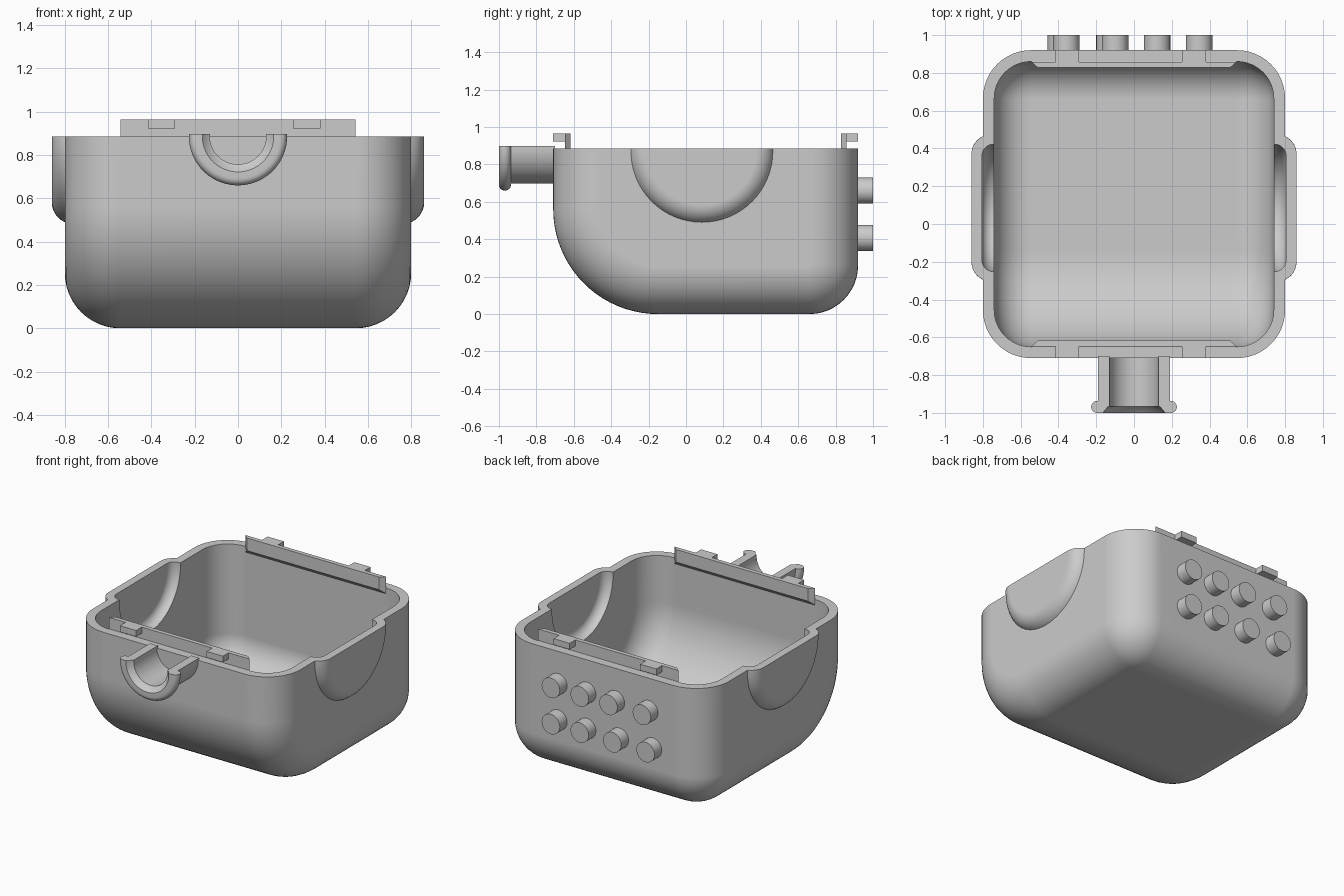
import bpy
import bmesh
from math import sin, cos, pi

if "Cube" in bpy.data.objects:
    bpy.data.objects.remove(bpy.data.objects["Cube"])

grey = bpy.data.materials.new("plain grey")
grey.use_nodes = True
colour = (0.6, 0.6, 0.6, 1)
grey.diffuse_color = colour
grey.node_tree.nodes["Principled BSDF"].inputs["Base Color"].default_value = colour

RIM = 0.885            # height of the open rim
WALL = 0.06
FRONT, BACK = -0.71, 0.92


def skin(name, rows):
    """Solid skinned over a series of closed rings, capped at both ends."""
    bm = bmesh.new()
    rings = [[bm.verts.new(p) for p in row] for row in rows]
    n = len(rings[0])
    for a, b in zip(rings, rings[1:]):
        for i in range(n):
            j = (i + 1) % n
            bm.faces.new((a[i], a[j], b[j], b[i]))
    bm.faces.new(rings[0])
    bm.faces.new(rings[-1])
    bmesh.ops.recalc_face_normals(bm, faces=bm.faces[:])
    mesh = bpy.data.meshes.new(name)
    bm.to_mesh(mesh)
    bm.free()
    mesh.materials.append(grey)
    obj = bpy.data.objects.new(name, mesh)
    bpy.context.collection.objects.link(obj)
    return obj


def box(name, lo, hi):
    corners = [(lo[0], lo[1]), (hi[0], lo[1]), (hi[0], hi[1]), (lo[0], hi[1])]
    return skin(name, [[(x, y, z) for x, y in corners] for z in (lo[2], hi[2])])


def smooth(obj):
    bpy.ops.object.select_all(action='DESELECT')
    obj.select_set(True)
    bpy.context.view_layer.objects.active = obj
    bpy.ops.object.shade_smooth_by_angle(angle=pi / 6)


def arc(cx, cy, r, a0, a1, n):
    return [(cx + r * cos(a0 + (a1 - a0) * i / n), cy + r * sin(a0 + (a1 - a0) * i / n))
            for i in range(n + 1)]


def side_profile(d):
    """Side outline shrunk by d: small back fillet, large front fillet."""
    pts = [(BACK - d, 1.2)]
    pts += arc(BACK - 0.26, 0.26, 0.26 - d, 0, -pi / 2, 12)
    pts += arc(FRONT + 0.56, 0.56, 0.56 - d, -pi / 2, -pi, 20)
    return pts + [(FRONT + d, 1.2)]


def tub(name, inset):
    """Rounded tub solid: shrinking side outlines stacked across the width."""
    r, n = 0.255, 12
    half = [(0.8 - r + (r - inset) * cos(pi / 2 * i / n),
             r - (r - inset) * sin(pi / 2 * i / n)) for i in range(n + 1)]
    stations = [(-x, d) for x, d in half] + half[::-1]
    return skin(name, [[(x, y, z) for y, z in side_profile(d)] for x, d in stations])


def pod(name, side, start, end, radius, fillet):
    """Round-edged disc facing sideways."""
    profile = [(start, radius)] + arc(end - fillet, radius - fillet, fillet, pi / 2, 0, 10)
    return skin(name, [[(side * x, 0.085 + r * cos(2 * pi * i / 64), 0.87 + r * sin(2 * pi * i / 64))
                        for i in range(64)] for x, r in profile])


# Body: outer tub and side bulges, hollowed out and trimmed at the rim
body = tub("body_shell", 0)
steps = [(pod("bulge", s, 0.75, 0.86, 0.388, 0.1), 'UNION') for s in (-1, 1)]
steps.append((tub("hollow", WALL), 'DIFFERENCE'))
steps += [(pod("bulge_hollow", s, 0.6, 0.805, 0.337, 0.06), 'DIFFERENCE') for s in (-1, 1)]
steps.append((box("rim_trim", (-2, -2, RIM), (2, 2, 2)), 'DIFFERENCE'))
bpy.context.view_layer.objects.active = body
for tool, operation in steps:
    tool.hide_render = True
    mod = body.modifiers.new("cut", 'BOOLEAN')
    mod.object, mod.operation, mod.solver = tool, operation, 'EXACT'
    bpy.ops.object.modifier_apply(modifier=mod.name)
    bpy.data.objects.remove(tool)
smooth(body)
weighted = body.modifiers.new("clean_shading", 'WEIGHTED_NORMAL')
weighted.keep_sharp = True

# Locating lips with clip tabs, just inside the front and back rims
for name, wall, out in (("front", FRONT + WALL, -1), ("back", BACK - WALL, 1)):
    # (distance inward from the wall, height)
    section = [(0.032, 0.965), (0.002, 0.965), (0.002, RIM), (-0.01, RIM - 0.005),
               (-0.01, 0.845), (0.0, 0.845), (0.032, 0.877)]
    skin(name + "_lip", [[(s * (0.545 - 1.1 * max(d, 0)), wall - out * d, z) for d, z in section]
                         for s in (-1, 1)])
    ys = sorted((wall - out * 0.004, wall + out * WALL))
    for side, x in (("right", -0.415), ("left", 0.255)):
        box(f"{name}_{side}_tab", (x, ys[0], 0.922), (x + 0.125, ys[1], 0.965))

# Half-pipe spout with a beaded mouth
section = [(0.13, FRONT + 0.01), (0.13, -0.965), (0.14, -0.97), (0.165, -1.0)]
section += arc(0.195, -0.968, 0.032, -pi / 2, pi / 2, 12) + [(0.19, -0.936), (0.19, FRONT + 0.01)]
angles = [pi + pi * i / 40 for i in range(41)]
rows = [[(r * cos(a), y, 0.887 + r * sin(a)) for r, y in section] for a in angles]
raised = [[(x, y, 0.898) for x, y, z in rows[k]] for k in (0, -1)]
smooth(skin("spout", [raised[0]] + rows + [raised[1]]))

# Two rows of round studs on the back
for row, z, xs in (("upper", 0.66, (-0.358, -0.10, 0.122, 0.345)),
                   ("lower", 0.407, (-0.387, -0.13, 0.122, 0.345))):
    for k, x in enumerate(xs):
        smooth(skin(f"{row}_stud_{k + 1}",
                    [[(px, y, pz) for px, pz in arc(x, z, 0.07, 0, 2 * pi, 32)[:-1]]
                     for y in (BACK - 0.02, 1.0)]))
